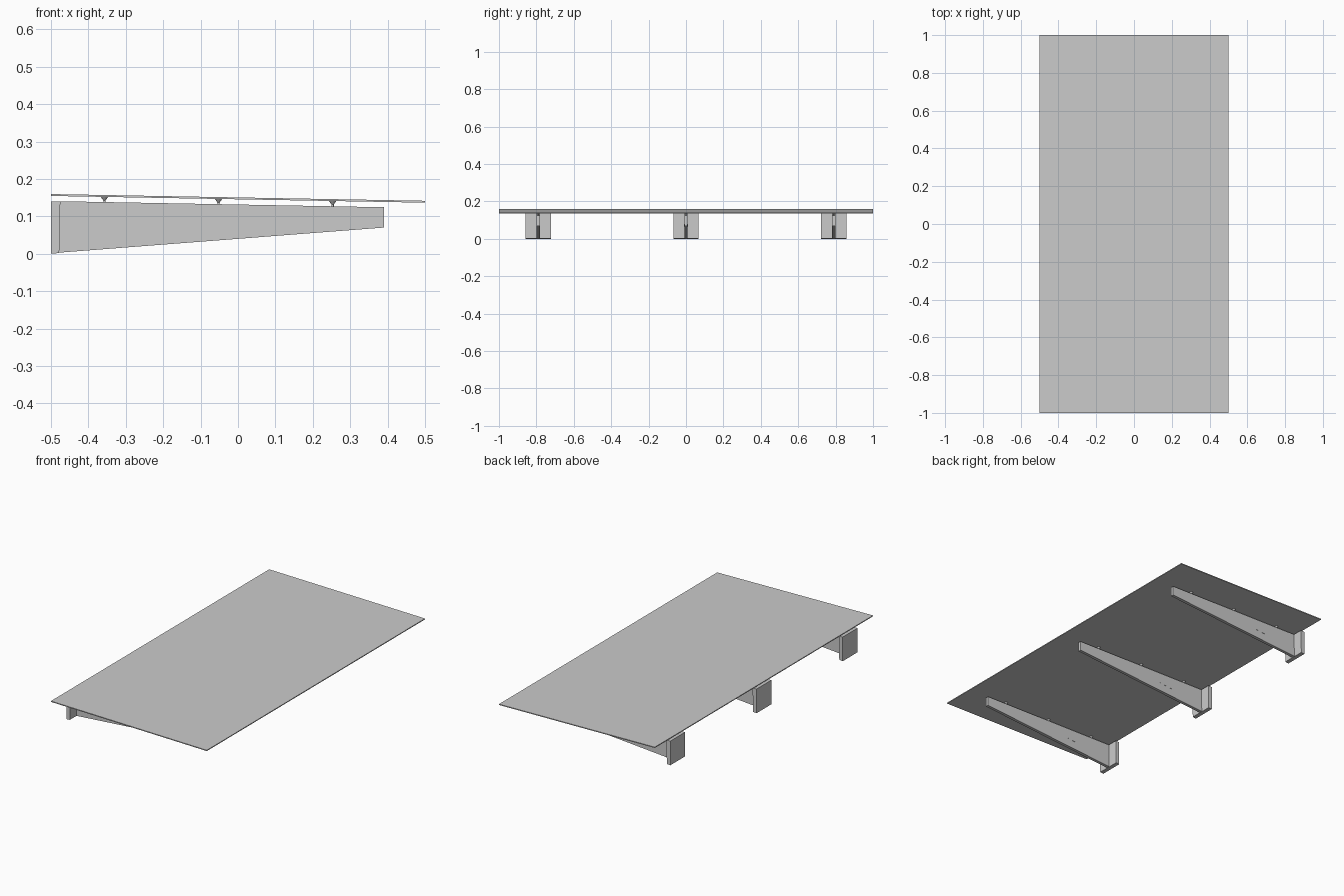
import bpy, bmesh, math
from mathutils import Matrix

if "Cube" in bpy.data.objects:
    bpy.data.objects.remove(bpy.data.objects["Cube"])


def prism(name, profile, y, width):
    """Extrude an x-z outline along y, centred on y."""
    bm = bmesh.new()
    face = bm.faces.new([bm.verts.new((x, y - width / 2, z)) for x, z in profile])
    ext = bmesh.ops.extrude_face_region(bm, geom=[face])
    verts = [v for v in ext["geom"] if isinstance(v, bmesh.types.BMVert)]
    bmesh.ops.translate(bm, verts=verts, vec=(0, width, 0))
    bmesh.ops.recalc_face_normals(bm, faces=bm.faces)
    return finish(name, bm)


def finish(name, bm):
    mesh = bpy.data.meshes.new(name)
    bm.to_mesh(mesh)
    bm.free()
    obj = bpy.data.objects.new(name, mesh)
    bpy.context.collection.objects.link(obj)
    return obj


def panel_bottom(x):
    return 0.1455 - 0.018 * x


def arm_top(x):
    return 0.1315 - 0.0185 * x


def fixing(name, x, y):
    """Flared head under the panel on a slim stem sunk into the arm."""
    top, bottom = panel_bottom(x) - 0.0005, arm_top(x) - 0.002
    head = 0.009
    bm = bmesh.new()
    bmesh.ops.create_cone(bm, cap_ends=True, segments=16, radius1=0.003, radius2=0.0095,
                          depth=head, matrix=Matrix.Translation((x, y, top - head / 2)))
    bmesh.ops.create_cone(bm, cap_ends=True, segments=16, radius1=0.003, radius2=0.003,
                          depth=top - bottom, matrix=Matrix.Translation((x, y, (top + bottom) / 2)))
    obj = finish(name, bm)
    obj.data.shade_smooth()
    obj.data.set_sharp_from_angle(angle=math.radians(35))


# Sloping canopy panel
prism("canopy_panel", [(-0.5, 0.1545), (0.5, 0.1365), (0.5, 0.1415), (-0.5, 0.1595)], 0, 2)

for i, y in enumerate((-0.79, 0, 0.79)):
    # Wall plate and tapered support arm
    prism(f"wall_plate_{i}", [(-0.5, 0), (-0.478, 0.002), (-0.475, 0.14), (-0.5, 0.14)], y, 0.136)
    prism(f"support_arm_{i}", [(-0.478, 0.003), (0.39, 0.07),
                               (0.39, arm_top(0.39)), (-0.476, arm_top(-0.476))], y, 0.018)
    # Small wedge inlay on the arm sides
    prism(f"arm_inlay_{i}", [(-0.262, 0.065), (-0.18, 0.074), (-0.18, 0.076), (-0.262, 0.08)], y, 0.0195)
    # Panel fixings
    for j, x in enumerate((-0.357, -0.052, 0.253)):
        fixing(f"panel_fixing_{i}_{j}", x, y)
